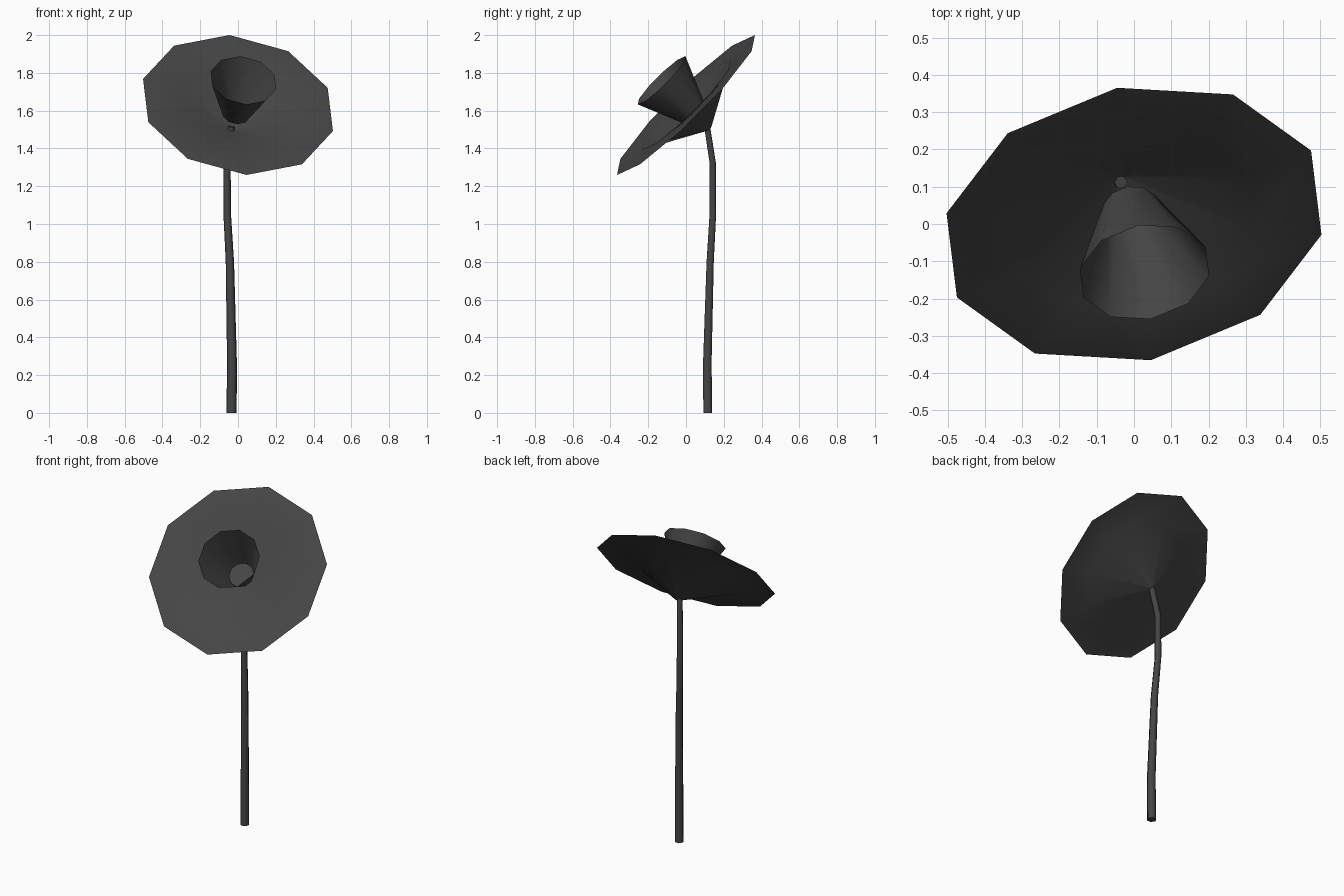
import bpy, bmesh
from math import radians, cos, sin, tau
from mathutils import Vector

if "Cube" in bpy.data.objects:
    bpy.data.objects.remove(bpy.data.objects["Cube"], do_unlink=True)

charcoal = bpy.data.materials.new("charcoal")
charcoal.use_nodes = True
colour = (0.06, 0.06, 0.06, 1)
charcoal.diffuse_color = colour
charcoal.node_tree.nodes["Principled BSDF"].inputs["Base Color"].default_value = colour


def ring(centre, radius, axis, toward, sides):
    """Regular polygon around an axis, first corner pointing toward a direction."""
    axis = Vector(axis).normalized()
    first = Vector(toward)
    first = (first - axis * first.dot(axis)).normalized()
    second = axis.cross(first)
    return [Vector(centre) + radius * (first * cos(tau * i / sides) + second * sin(tau * i / sides))
            for i in range(sides)]


def loft(name, rings, angle, cap_start=False, cap_end=False):
    """Skin a list of rings into one smooth-shaded object."""
    bm = bmesh.new()
    loops = [[bm.verts.new(p) for p in r] for r in rings]
    n = len(loops[0])
    for a, b in zip(loops, loops[1:]):
        for i in range(n):
            j = (i + 1) % n
            bm.faces.new((a[i], a[j], b[j], b[i]))
    if cap_start:
        bm.faces.new(loops[0][::-1])
    if cap_end:
        bm.faces.new(loops[-1])
    mesh = bpy.data.meshes.new(name)
    bm.to_mesh(mesh)
    bm.free()
    mesh.materials.append(charcoal)
    obj = bpy.data.objects.new(name, mesh)
    bpy.context.collection.objects.link(obj)
    bpy.ops.object.select_all(action='DESELECT')
    obj.select_set(True)
    bpy.context.view_layer.objects.active = obj
    bpy.ops.object.shade_smooth_by_angle(angle=radians(angle))


# Flower head: everything turns around one tilted axis
head = Vector((0, 0, 1.63))
facing = Vector((0.153, -0.694, 0.703)).normalized()
up_corner = Vector((-0.045, 0.365, 0.37))


def head_rings(profile):
    return [ring(head + facing * depth, r, facing, up_corner, 10) for depth, r in profile]


# Petal disc: shallow funnel with a flat outer brim
loft("petal_disc", head_rings([(-0.18, 0.012), (0, 0.335), (0, 0.522)]), 45, cap_start=True)

# Open cup in the middle
loft("flower_cup", head_rings([(-0.07, 0.074), (0.186, 0.18)]), 45, cap_start=True)

# Stem: gently bent, tapering towards the head
path = [Vector(p) for p in ((-0.034, 0.115, 0), (-0.032, 0.113, 0.27), (-0.043, 0.128, 0.8),
                            (-0.057, 0.142, 1.05), (-0.058, 0.142, 1.32), (-0.035, 0.112, 1.515))]
radii = (0.027, 0.026, 0.022, 0.02, 0.019, 0.018)
stem = []
for i, (p, r) in enumerate(zip(path, radii)):
    along = path[min(i + 1, len(path) - 1)] - path[max(i - 1, 0)]
    stem.append(ring(p, r, along if i else (0, 0, 1), (1, 0, 0), 6))
loft("stem", stem, 65, cap_start=True, cap_end=True)
